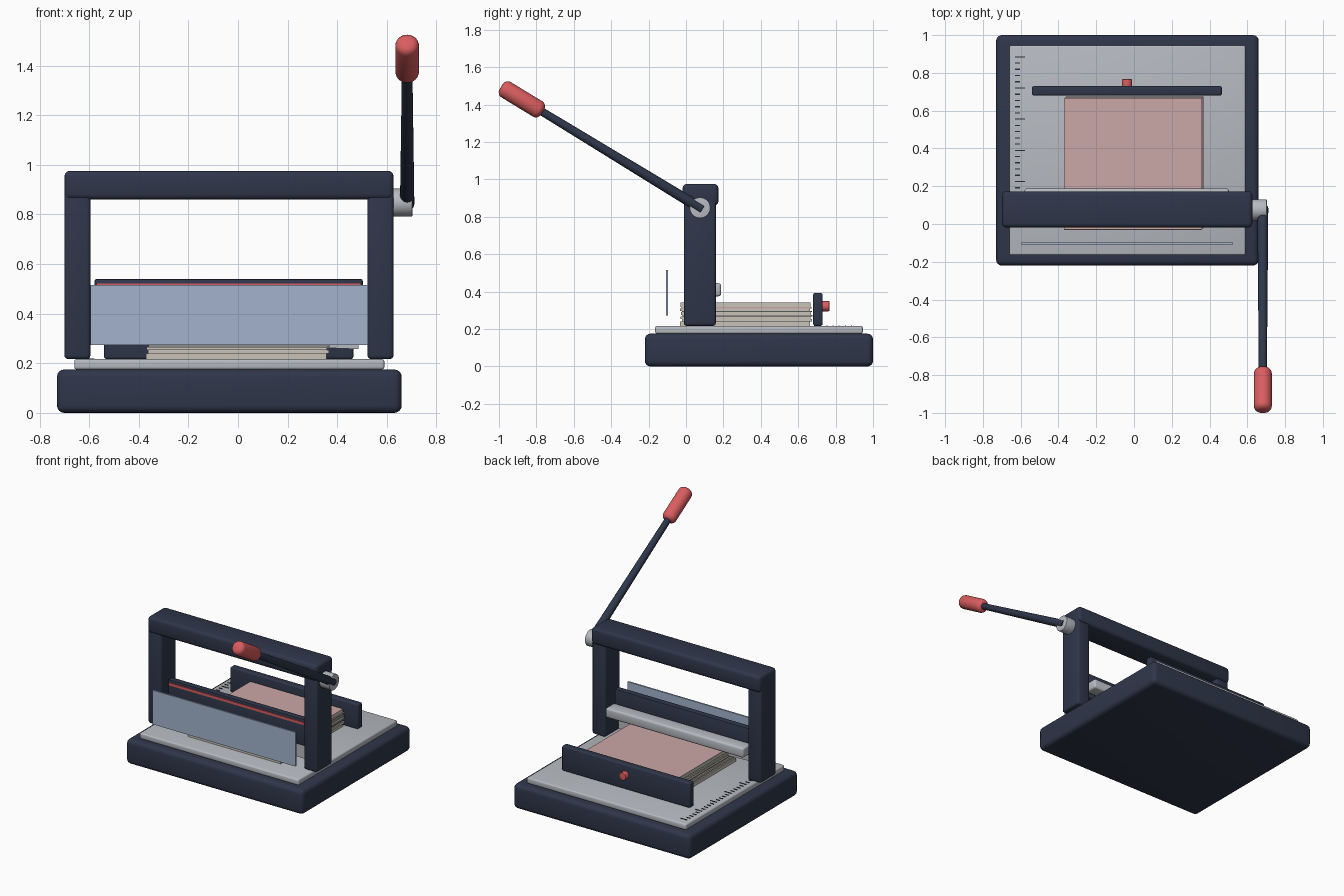
import bpy, bmesh, math
from mathutils import Vector, Matrix

cube = bpy.data.objects.get("Cube")
if cube:
    bpy.data.objects.remove(cube, do_unlink=True)


def material(name, rgb):
    m = bpy.data.materials.new(name)
    m.use_nodes = True
    m.diffuse_color = (*rgb, 1)
    bsdf = next(n for n in m.node_tree.nodes if n.type == 'BSDF_PRINCIPLED')
    bsdf.inputs["Base Color"].default_value = (*rgb, 1)
    return m


NAVY = material("navy paint", (0.028, 0.037, 0.068))
STEEL = material("brushed steel", (0.47, 0.49, 0.53))
RED = material("red grip", (0.70, 0.11, 0.115))
GLASS = material("pale blue guard", (0.36, 0.45, 0.61))
PINK = material("pink paper", (0.60, 0.39, 0.39))
CREAM = material("cream paper", (0.58, 0.55, 0.48))
GREY = material("grey paper", (0.27, 0.26, 0.25))
INK = material("ruler ink", (0.02, 0.025, 0.04))


def finish(name, bm, mat, bevel=0, segments=3, angle=40):
    """Bevel the hard edges, then turn the mesh into a shaded object."""
    if bevel:
        hard = [e for e in bm.edges if e.calc_face_angle(0) > math.radians(50)]
        bmesh.ops.bevel(bm, geom=hard, offset=bevel, segments=segments,
                        profile=0.5, affect='EDGES', clamp_overlap=True)
    bmesh.ops.recalc_face_normals(bm, faces=bm.faces)
    mesh = bpy.data.meshes.new(name)
    bm.to_mesh(mesh)
    bm.free()
    mesh.materials.append(mat)
    ob = bpy.data.objects.new(name, mesh)
    bpy.context.collection.objects.link(ob)
    bpy.ops.object.select_all(action='DESELECT')
    bpy.context.view_layer.objects.active = ob
    ob.select_set(True)
    bpy.ops.object.shade_smooth_by_angle(angle=math.radians(angle))
    return ob


def add_box(bm, x, y, z):
    size = Vector((x[1] - x[0], y[1] - y[0], z[1] - z[0]))
    mid = Vector((sum(x), sum(y), sum(z))) / 2
    bmesh.ops.create_cube(bm, size=1, matrix=Matrix.Translation(mid) @ Matrix.Diagonal(size).to_4x4())


def box(name, mat, x, y, z, bevel=0, segments=3):
    bm = bmesh.new()
    add_box(bm, x, y, z)
    return finish(name, bm, mat, bevel, segments)


def rod(name, mat, start, end, r1, r2, bevel=0, sides=32):
    start, end = Vector(start), Vector(end)
    axis = end - start
    turn = axis.to_track_quat('Z', 'Y').to_matrix().to_4x4()
    bm = bmesh.new()
    bmesh.ops.create_cone(bm, cap_ends=True, segments=sides, radius1=r1, radius2=r2,
                          depth=axis.length, matrix=Matrix.Translation((start + end) / 2) @ turn)
    return finish(name, bm, mat, bevel, 4)


# Base and cutting bed
box("base", NAVY, (-0.73, 0.66), (-0.22, 1.0), (0, 0.175), 0.03, 4)
box("bed", STEEL, (-0.66, 0.59), (-0.165, 0.945), (0.175, 0.217), 0.01)

# Ruler marks on the bed, every fifth one long
bm = bmesh.new()
for i in range(23):
    y = 0.885 - i * 0.033
    length = 0.052 if i % 5 == 0 else 0.027
    add_box(bm, (-0.63, -0.63 + length), (y - 0.003, y + 0.003), (0.215, 0.220))
finish("ruler_marks", bm, INK)

# Gantry frame
for side, x in (("right", (-0.70, -0.595)), ("left", (0.522, 0.627))):
    box(side + "_post", NAVY, x, (-0.012, 0.16), (0.217, 0.90), 0.015)
box("top_beam", NAVY, (-0.70, 0.627), (-0.018, 0.173), (0.86, 0.976), 0.022)

# Blade carrier with a red stripe
box("blade_carrier", NAVY, (-0.578, 0.503), (0.04, 0.085), (0.35, 0.54), 0.008, 2)
box("carrier_stripe", RED, (-0.57, 0.495), (0.034, 0.042), (0.503, 0.521))

# Blade with a slanted cutting edge
bm = bmesh.new()
outline = [(-0.56, 0.40), (0.485, 0.40), (0.485, 0.257), (-0.56, 0.30)]
face = bm.faces.new([bm.verts.new((x, 0.05, z)) for x, z in outline])
grown = bmesh.ops.extrude_face_region(bm, geom=[face])
bmesh.ops.translate(bm, vec=(0, 0.012, 0),
                    verts=[v for v in grown["geom"] if isinstance(v, bmesh.types.BMVert)])
finish("blade", bm, STEEL)

# Paper clamp and front safety guard
box("clamp_bar", STEEL, (-0.58, 0.503), (0.09, 0.188), (0.375, 0.445), 0.014)
box("safety_guard", GLASS, (-0.595, 0.525), (-0.108, -0.097), (0.273, 0.515))

# Back fence and its knob
box("back_fence", NAVY, (-0.54, 0.465), (0.68, 0.73), (0.217, 0.393), 0.01)
rod("fence_knob", RED, (-0.037, 0.72, 0.322), (-0.037, 0.767, 0.322), 0.027, 0.027, 0.004, 24)

# Stack of slightly shifted paper bundles: thickness, colour, shift
z = 0.217
stack = [(0.022, CREAM, -0.005), (0.014, CREAM, 0.004), (0.013, CREAM, -0.003),
         (0.009, GREY, 0.006), (0.016, CREAM, 0), (0.006, GREY, 0.004),
         (0.014, CREAM, -0.005), (0.006, PINK, 0.003), (0.022, CREAM, -0.004),
         (0.003, PINK, -0.003)]
for i, (thick, mat, shift) in enumerate(stack):
    box(f"paper_bundle_{i + 1}", mat, (-0.366 + shift, 0.362 + shift),
        (-0.026 + shift, 0.669 + shift), (z, z + thick))
    z += thick

# Lever arm on its hub, with a rounded grip
rod("lever_hub", STEEL, (0.62, 0.075, 0.848), (0.703, 0.075, 0.848), 0.056, 0.056, 0.004)
pivot = Vector((0.682, 0.075, 0.848))
reach = Vector((0, -0.854, 0.52)).normalized()
rod("lever_arm", NAVY, pivot - reach * 0.015, pivot + reach * 1.05, 0.029, 0.021, 0.004, 24)
rod("lever_grip", RED, pivot + reach * 0.985, pivot + reach * 1.245, 0.048, 0.048, 0.031)
